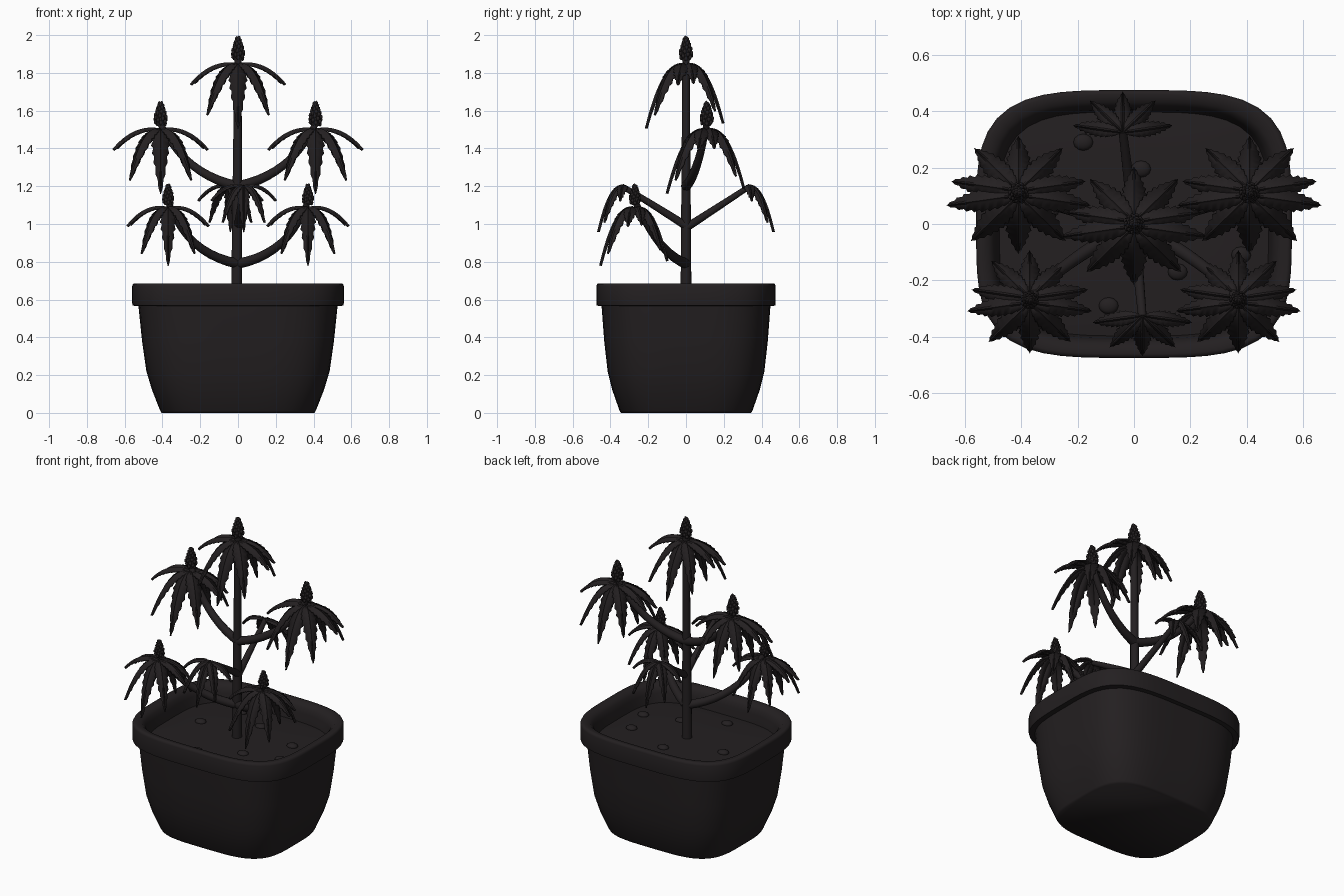
import bpy, bmesh, math
from mathutils import Vector, Matrix

if "Cube" in bpy.data.objects:
    bpy.data.objects.remove(bpy.data.objects["Cube"])

dark = bpy.data.materials.new("dark")
dark.diffuse_color = (0.017, 0.014, 0.015, 1)
dark.use_nodes = True
dark.node_tree.nodes["Principled BSDF"].inputs["Base Color"].default_value = dark.diffuse_color


def finish(bm, name, angle=40):
    bmesh.ops.recalc_face_normals(bm, faces=bm.faces)
    me = bpy.data.meshes.new(name)
    bm.to_mesh(me)
    bm.free()
    ob = bpy.data.objects.new(name, me)
    bpy.context.collection.objects.link(ob)
    me.materials.append(dark)
    bpy.ops.object.select_all(action='DESELECT')
    bpy.context.view_layer.objects.active = ob
    ob.select_set(True)
    bpy.ops.object.shade_smooth_by_angle(angle=math.radians(angle))
    return ob


def loft(bm, rings, cap_start=True, cap_end=True):
    vs = [[bm.verts.new(p) for p in r] for r in rings]
    n = len(vs[0])
    for a, b in zip(vs, vs[1:]):
        for i in range(n):
            j = (i + 1) % n
            bm.faces.new((a[i], a[j], b[j], b[i]))
    if cap_start:
        bm.faces.new(vs[0][::-1])
    if cap_end:
        bm.faces.new(vs[-1])


def rounded(ax, ay, z, e=3.75, n=64):
    # superellipse ring
    pts = []
    for i in range(n):
        t = 2 * math.pi * (i + 0.5) / n
        c, s = math.cos(t), math.sin(t)
        k = (abs(c) ** e + abs(s) ** e) ** (-1 / e)
        pts.append((ax * c * k, ay * s * k, z))
    return pts


def bezier(a, b, c, n):
    a, b, c = Vector(a), Vector(b), Vector(c)
    return [a * (1 - t) ** 2 + b * 2 * t * (1 - t) + c * t * t
            for t in [i / n for i in range(n + 1)]]


def tube(bm, path, r0, r1, sides=12):
    rings = []
    m = len(path) - 1
    for i, p in enumerate(path):
        d = (path[min(i + 1, m)] - path[max(i - 1, 0)]).normalized()
        u = d.cross(Vector((0.3, 1, 0.1))).normalized()
        v = d.cross(u)
        r = r0 + (r1 - r0) * i / m
        rings.append([p + (u * math.cos(k) + v * math.sin(k)) * r
                      for k in [2 * math.pi * j / sides for j in range(sides)]])
    loft(bm, rings)


# pot with overhanging rim and hollow top
bm = bmesh.new()
profile = [(.405, .345, 0), (.412, .352, .012), (.455, .39, .12), (.485, .415, .22),
           (.508, .433, .38), (.527, .447, .565), (.558, .473, .568), (.56, .475, .58),
           (.56, .475, .67), (.556, .471, .683), (.545, .46, .686), (.515, .432, .68),
           (.497, .414, .66), (.488, .405, .63), (.475, .395, .56)]
loft(bm, [rounded(*p) for p in profile])
finish(bm, "pot", 60)

# soil, gently mounded
bm = bmesh.new()
loft(bm, [rounded(.482 * k, .402 * k, z) for k, z in
          ((1, .562), (1, .572), (.85, .579), (.5, .583), (.1, .585))])
finish(bm, "soil")

# pebbles
bm = bmesh.new()
for x, y in ((-.18, .29), (.025, .195), (.155, -.17), (-.09, -.29), (.38, -.11), (-.3, .05), (.33, .08)):
    bmesh.ops.create_uvsphere(bm, u_segments=12, v_segments=8, radius=.035,
                              matrix=Matrix.Translation((x, y, .583)) @ Matrix.Diagonal((1, .85, .5, 1)))
finish(bm, "pebbles", 60)

# main stem
bm = bmesh.new()
tube(bm, [Vector((-.008 + .008 * i / 8, 0, .56 + 1.31 * i / 8)) for i in range(9)], .03, .02)
finish(bm, "stem")

# branches
bm = bmesh.new()
for s in (-1, 1):
    tube(bm, bezier((0, 0, .79), (s * .27, -.14, .84), (s * .37, -.27, 1.12), 10), .027, .017)
    tube(bm, bezier((0, 0, 1.2), (s * .28, .06, 1.26), (s * .41, .11, 1.53), 10), .027, .017)
tube(bm, bezier((0, 0, .98), (-.02, .17, 1.09), (-.04, .33, 1.195), 6), .022, .015)
tube(bm, bezier((0, 0, .99), (.015, -.17, 1.1), (.03, -.33, 1.195), 6), .022, .015)
finish(bm, "branches")


# one serrated, arching leaflet
def leaflet(bm, hub, azimuth, reach, drop, width):
    d = Vector((math.sin(azimuth), -math.cos(azimuth), 0))
    side = Vector((math.cos(azimuth), math.sin(azimuth), 0))
    up = Vector((0, 0, 1))
    n = 18
    path = bezier((0, 0, 0), d * reach * .55 + up * .03, d * reach - up * drop, n)
    rows = []
    for i, p in enumerate(path):
        t = i / n
        w = width * max(.06, math.sin(math.pi * t ** .85) ** .8 if 0 < t < 1 else 0)
        if t == 1:
            w = .001
        w *= 1 if i % 2 else .78
        tan = (path[min(i + 1, n)] - path[max(i - 1, 0)]).normalized()
        nor = side.cross(tan)
        if nor.dot(up + d) < 0:
            nor = -nor
        tooth = tan * (.008 if i % 2 else 0)
        h = hub + p
        rows.append([bm.verts.new(h + side * w * k + tooth * abs(k) - nor * w * .2 * abs(k))
                     for k in (-1, -.12, 0, .12, 1)])
        rows[-1][2].co += nor * .006
    for a, b in zip(rows, rows[1:]):
        for k in range(4):
            bm.faces.new((a[k], a[k + 1], b[k + 1], b[k]))


# palmate leaf of five leaflets: azimuth, reach, drop, half width
FINGERS = ((0, .20, .335, .05), (46, .225, .265, .047), (82, .25, .105, .042))


def leaf(bm, hub, heading, reach_scale, drop_scale):
    for a, reach, drop, width in FINGERS:
        for s in ((1, -1) if a else (1,)):
            leaflet(bm, Vector(hub), math.radians(heading + s * a),
                    reach * reach_scale, drop * drop_scale, width * reach_scale)


TIPS = [("top", (0, 0, 1.84), 1, 1)]
for s, n in ((-1, "left"), (1, "right")):
    TIPS.append(("upper_" + n, (s * .41, .11, 1.495), 1, 1))
    TIPS.append(("lower_" + n, (s * .37, -.27, 1.08), .86, .9))


def finish_leaf(bm, name):
    ob = finish(bm, name, 50)
    mod = ob.modifiers.new("thickness", 'SOLIDIFY')
    mod.thickness = .008
    mod.offset = 0


for name, hub, sc, dsc in TIPS:
    # paired leaves, one facing forward and one back
    bm = bmesh.new()
    leaf(bm, Vector(hub) + Vector((0, -.008, 0)), 0, sc, dsc)
    leaf(bm, Vector(hub) + Vector((0, .008, 0)), 180, sc * .93, dsc * .92)
    finish_leaf(bm, name + "_leaves")

    # flower bud: tapered core covered by spiralling beads
    bm = bmesh.new()
    base = Vector(hub) + Vector((0, 0, .025 * sc))
    H = .122 * sc
    R = lambda t: .031 * sc * (.7 + t if t < .3 else 1 - .85 * ((t - .3) / .7) ** 1.3)
    loft(bm, [[base + Vector((R(t) * math.cos(k), R(t) * math.sin(k), t * H))
               for k in [j * math.pi / 5 for j in range(10)]]
              for t in (0, .15, .3, .5, .7, .85, 1)])
    for i in range(40):
        t = .08 + .9 * i / 39
        k = i * 2.4
        pos = base + Vector((R(t) * math.cos(k), R(t) * math.sin(k), t * H))
        bmesh.ops.create_icosphere(bm, subdivisions=1, radius=.0105 * sc,
                                   matrix=Matrix.Translation(pos) @ Matrix.Diagonal((1, 1, 1.3, 1)))
    finish(bm, name + "_bud")

# single leaves on the back and front branches
for name, hub, heading in (("back_leaf", (-.04, .325, 1.195), 180), ("front_leaf", (.03, -.325, 1.195), 0)):
    bm = bmesh.new()
    leaf(bm, hub, heading, .68, .71)
    finish_leaf(bm, name)
